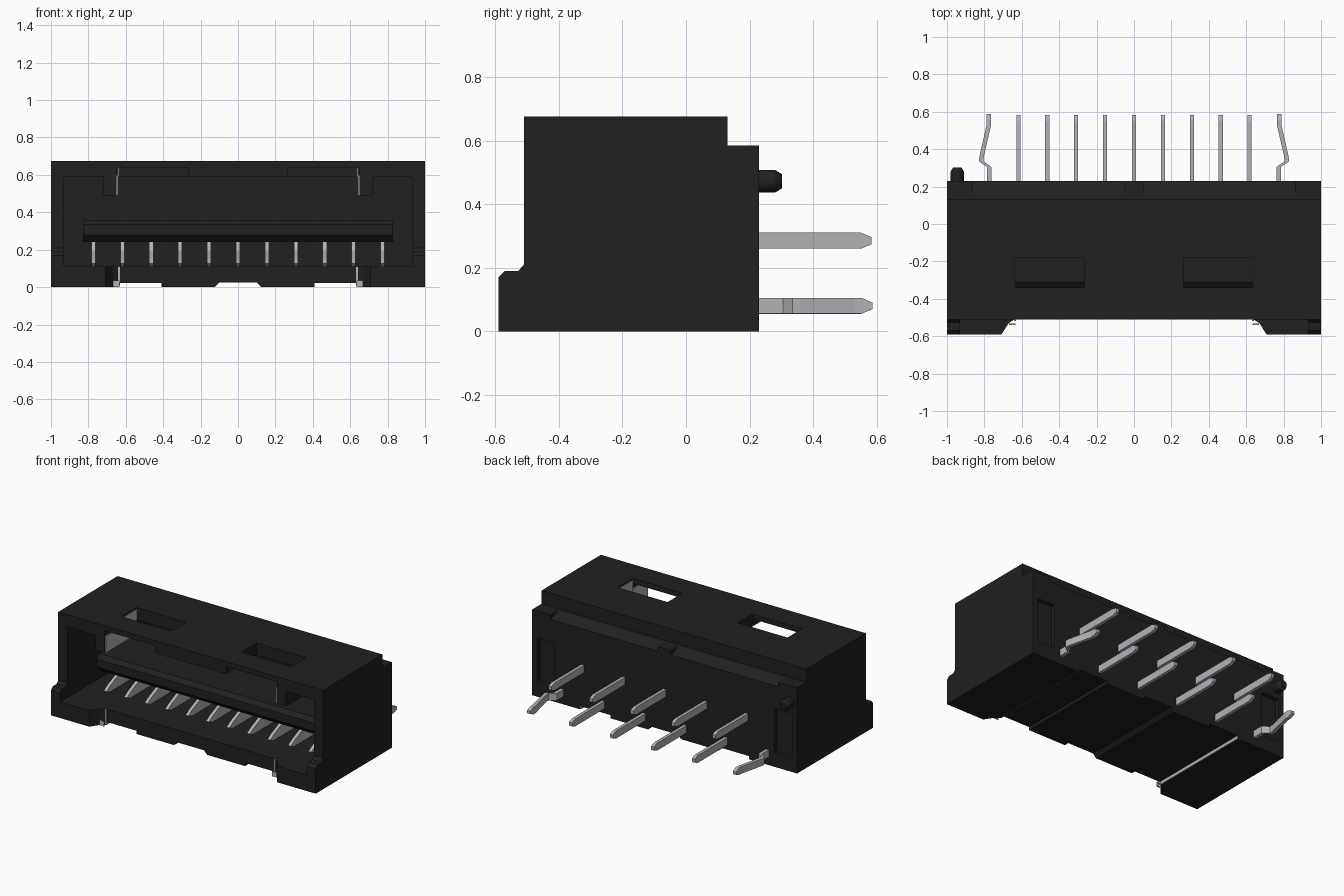
import bpy, bmesh, math
from mathutils import Vector

cube = bpy.data.objects.get("Cube")
if cube:
    bpy.data.objects.remove(cube, do_unlink=True)


def material(name, rgb):
    m = bpy.data.materials.new(name)
    m.use_nodes = True
    m.diffuse_color = (*rgb, 1)
    m.node_tree.nodes["Principled BSDF"].inputs["Base Color"].default_value = (*rgb, 1)
    return m


BLACK = material("black plastic", (0.015, 0.015, 0.015))
METAL = material("tinned metal", (0.45, 0.44, 0.47))


def finish(name, bm, mat):
    bmesh.ops.recalc_face_normals(bm, faces=bm.faces)
    mesh = bpy.data.meshes.new(name)
    bm.to_mesh(mesh)
    bm.free()
    mesh.materials.append(mat)
    ob = bpy.data.objects.new(name, mesh)
    bpy.context.collection.objects.link(ob)
    return ob


def prism(name, axis, pts, a, b, mat=BLACK):
    """Extrude a 2D outline along x (y,z), y (x,z) or z (x,y)."""
    place = {"x": lambda p, t: (t, p[0], p[1]),
             "y": lambda p, t: (p[0], t, p[1]),
             "z": lambda p, t: (p[0], p[1], t)}[axis]
    bm = bmesh.new()
    face = bm.faces.new([bm.verts.new(place(p, a)) for p in pts])
    ext = bmesh.ops.extrude_face_region(bm, geom=[face])
    verts = [v for v in ext["geom"] if isinstance(v, bmesh.types.BMVert)]
    bmesh.ops.translate(bm, verts=verts, vec=Vector(place((0, 0), b - a)))
    return finish(name, bm, mat)


def box(name, x, y, z, mat=BLACK):
    x0, x1 = sorted(x)
    return prism(name, "z", [(x0, y[0]), (x1, y[0]), (x1, y[1]), (x0, y[1])], *z, mat)


def cut(target, cutter):
    cutter.hide_render = True
    mod = target.modifiers.new("cut", "BOOLEAN")
    mod.operation, mod.solver, mod.object = "DIFFERENCE", "EXACT", cutter
    bpy.context.view_layer.objects.active = target
    bpy.ops.object.modifier_apply(modifier=mod.name)
    bpy.data.objects.remove(cutter, do_unlink=True)


def blade(name, path, zc, w=0.011):
    """Flat lead through (x, y, half height) stations, thin in x."""
    bm = bmesh.new()
    rings = [[bm.verts.new((x + sx * w, y, zc + sz * h))
              for sx, sz in ((-1, -1), (1, -1), (1, 1), (-1, 1))] for x, y, h in path]
    for r, q in zip(rings, rings[1:]):
        for i in range(4):
            bm.faces.new((r[i], r[(i + 1) % 4], q[(i + 1) % 4], q[i]))
    bm.faces.new(rings[0])
    bm.faces.new(rings[-1])
    return finish(name, bm, METAL)


# Housing: side outline extruded across the width
housing = prism("housing", "x", [
    (-0.59, 0), (0.23, 0), (0.23, 0.585), (0.13, 0.585), (0.13, 0.675), (-0.51, 0.675),
    (-0.51, 0.21), (-0.527, 0.19), (-0.57, 0.19), (-0.59, 0.17)], -1, 1)

# Front cavity with two hanging key ribs
half = [(0.93, 0.11), (0.93, 0.59), (0.72, 0.59), (0.72, 0.49), (0.65, 0.49), (0.65, 0.59)]
cut(housing, prism("cavity_cutter", "y",
                   half + [(-x, z) for x, z in reversed(half)], -0.7, 0.05))

# Lip is open in the middle, with slanted ends
cut(housing, prism("lip_cutter", "z", [
    (-0.715, -0.6), (0.715, -0.6), (0.67, -0.53), (0.64, -0.51), (-0.64, -0.51),
    (-0.67, -0.53)], -0.1, 0.3))

# Centre groove under the floor
cut(housing, prism("centre_groove_cutter", "y", [
    (-0.135, -0.01), (0.135, -0.01), (0.1, 0.025), (-0.1, 0.025)], -0.7, 0.3))

for s in (-1, 1):
    # Latch windows, their ceiling recesses and the outer floor grooves
    cut(housing, box("window_cutter", (s * 0.265, s * 0.64), (-0.34, -0.18), (0.55, 0.8)))
    cut(housing, box("recess_cutter", (s * 0.265, s * 0.65), (-0.6, -0.178), (0.55, 0.64)))
    cut(housing, box("groove_cutter", (s * 0.41, s * 0.64), (-0.7, 0.3), (-0.1, 0.022)))
    # Slanted rear ledge and shallow pockets beside the solder tabs
    cut(housing, prism("ledge_cutter", "x", [
        (0.15, 0.586), (0.24, 0.55), (0.24, 0.62), (0.15, 0.62)],
        *sorted((s * 0.05, s * 0.86))))
    cut(housing, box("pocket_cutter", (s * 0.83, s * 0.96), (0.205, 0.3), (0.1, 0.4)))

# Mating tongue inside the cavity
prism("tongue", "x", [(-0.34, 0.28), (-0.34, 0.335), (-0.31, 0.36), (0.06, 0.36),
                      (0.06, 0.24), (-0.3, 0.24)], -0.83, 0.83)

# Locating peg on the back
bm = bmesh.new()
rings = []
for r, y in ((0.036, 0.22), (0.036, 0.28), (0.022, 0.302)):
    rings.append([bm.verts.new((-0.945 + r * math.cos(a * math.tau / 20), y,
                                0.472 + r * math.sin(a * math.tau / 20))) for a in range(20)])
for r, q in zip(rings, rings[1:]):
    for i in range(20):
        bm.faces.new((r[i], r[(i + 1) % 20], q[(i + 1) % 20], q[i]))
bm.faces.new(rings[0])
bm.faces.new(rings[-1])
peg = finish("locating_peg", bm, BLACK)
bpy.context.view_layer.objects.active = peg
peg.select_set(True)
bpy.ops.object.shade_smooth_by_angle()
peg.select_set(False)

# Contacts: tapered blades in front, straight leads in two staggered rows behind
PITCH = 0.1546
contact = [(-0.33, 0.125), (-0.29, 0.108), (0.06, 0.108), (0.06, 0.25),
           (-0.16, 0.25), (-0.2, 0.19), (-0.29, 0.15)]
for i in range(-5, 6):
    x = i * PITCH
    prism(f"contact_{i + 6}", "x", contact, x - 0.011, x + 0.011, METAL)
    if abs(i) < 5:
        zc = 0.285 if i % 2 == 0 else 0.08
        blade(f"rear_lead_{i + 6}", [(x, 0.2, 0.025), (x, 0.55, 0.025), (x, 0.583, 0.012)], zc)

for s in (-1, 1):
    side = "left" if s > 0 else "right"
    # Kinked solder tabs
    blade(f"{side}_solder_tab", [(s * x, y, h) for x, y, h in (
        (0.774, 0.19, 0.024), (0.774, 0.305, 0.024), (0.817, 0.335, 0.024),
        (0.815, 0.36, 0.024), (0.776, 0.53, 0.024), (0.776, 0.555, 0.024),
        (0.776, 0.587, 0.01))], 0.08, 0.012)
    # Metal facings beside the key ribs, the windows and the floor groove
    box(f"{side}_rib_plate", (s * 0.642, s * 0.651), (-0.508, -0.18), (0.49, 0.6), METAL)
    box(f"{side}_window_plate", (s * 0.636, s * 0.645), (-0.339, -0.181), (0.59, 0.665), METAL)
    box(f"{side}_floor_strip", (s * 0.634, s * 0.643), (-0.509, 0.228), (0.001, 0.03), METAL)
    box(f"{side}_front_strip", (s * 0.632, s * 0.641), (-0.518, -0.505), (0.01, 0.109), METAL)
    box(f"{side}_front_foot", (s * 0.634, s * 0.668), (-0.54, -0.532), (0.002, 0.035), METAL)
